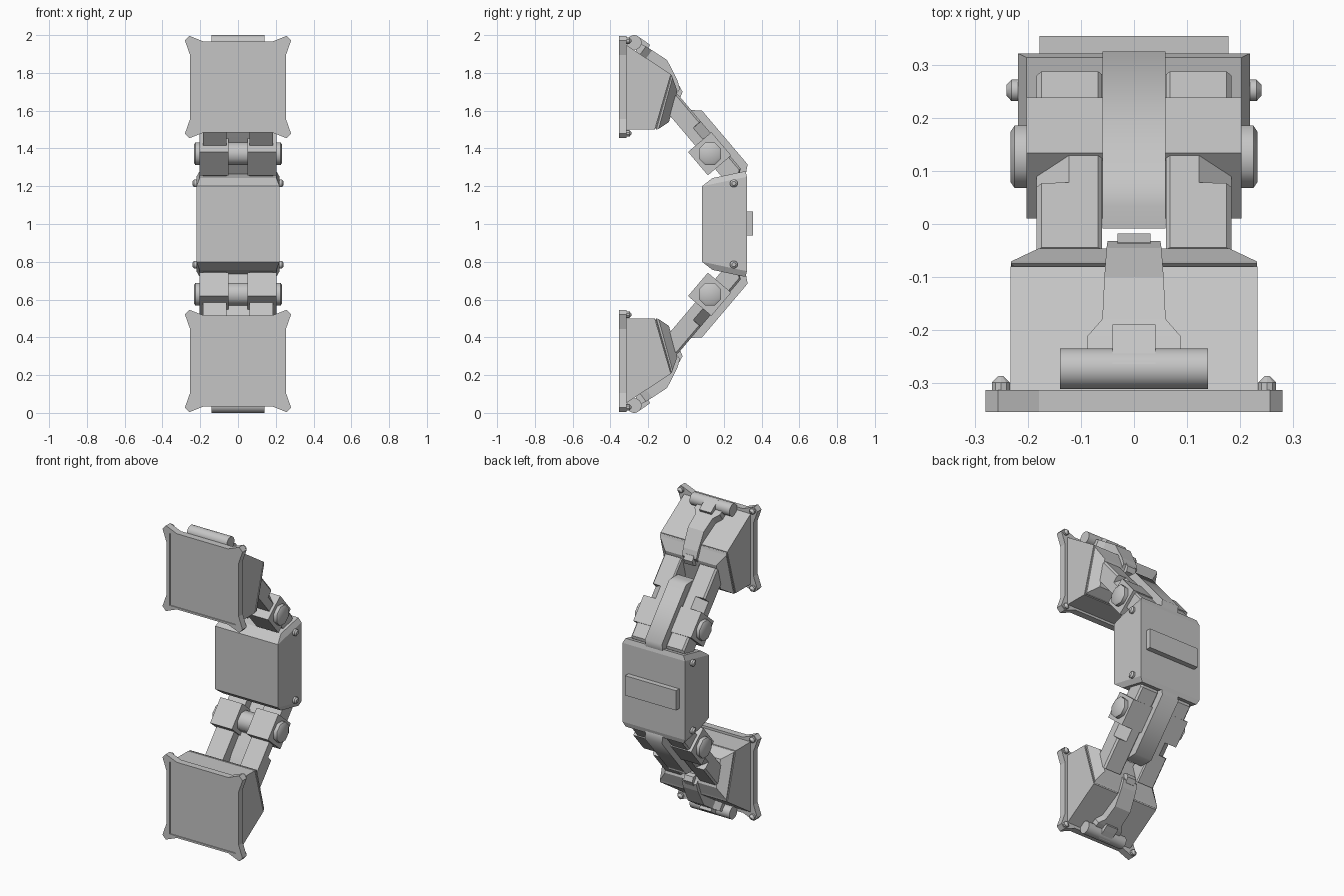
import bpy, bmesh, math

cube = bpy.data.objects.get("Cube")
if cube:
    bpy.data.objects.remove(cube, do_unlink=True)

grey = bpy.data.materials.new("plain_grey")
grey.use_nodes = True
grey.diffuse_color = (0.56, 0.56, 0.56, 1)
bsdf = next(n for n in grey.node_tree.nodes if n.type == 'BSDF_PRINCIPLED')
bsdf.inputs["Base Color"].default_value = (0.56, 0.56, 0.56, 1)
bsdf.inputs["Roughness"].default_value = 0.7

MID = 1.0  # height of the mirror plane


def loft(name, rings, mirror="z", smooth=0):
    """Skin a row of equal rings, cap both ends, mirror about the middle."""
    bm = bmesh.new()
    rows = [[bm.verts.new((x, y, z - MID)) for x, y, z in r] for r in rings]
    n = len(rows[0])
    for a, b in zip(rows, rows[1:]):
        for i in range(n):
            j = (i + 1) % n
            bm.faces.new((a[i], a[j], b[j], b[i]))
    bm.faces.new(rows[0][::-1])
    bm.faces.new(rows[-1])
    bmesh.ops.remove_doubles(bm, verts=bm.verts[:], dist=0.0001)
    bmesh.ops.recalc_face_normals(bm, faces=bm.faces[:])
    mesh = bpy.data.meshes.new(name)
    bm.to_mesh(mesh)
    bm.free()
    mesh.materials.append(grey)
    ob = bpy.data.objects.new(name, mesh)
    ob.location.z = MID
    bpy.context.collection.objects.link(ob)
    if mirror:
        mod = ob.modifiers.new("mirror", 'MIRROR')
        mod.use_axis = ["x" in mirror, False, "z" in mirror]
        mod.use_mirror_merge = False
    if smooth:
        bpy.ops.object.select_all(action='DESELECT')
        ob.select_set(True)
        bpy.context.view_layer.objects.active = ob
        bpy.ops.object.shade_smooth_by_angle(angle=math.radians(smooth))
    return ob


def prism(name, profile, x0, x1, **kw):
    """Side profile (y, z) carried from x0 to x1."""
    return loft(name, [[(x, y, z) for y, z in profile] for x in (x0, x1)], **kw)


def lathe(name, axis, centre, stages, sides, **kw):
    """Round part along x or y; stages are (position, radius)."""
    rings = []
    for pos, r in stages:
        ring = []
        for i in range(sides):
            t = 2 * math.pi * (i + 0.5) / sides
            c, s = centre[0] + r * math.cos(t), centre[1] + r * math.sin(t)
            ring.append((pos, c, s) if axis == "x" else (c, pos, s))
        rings.append(ring)
    return loft(name, rings, **kw)


def arm(u, v):
    """Arm coordinates (along, outward) to (y, z), measured from the pivot."""
    a = math.radians(49.7)
    c, s = math.cos(a), math.sin(a)
    return 0.125 + u * c + v * s, 1.372 - u * s + v * c


def edge_ring(w, low, high):
    return [(-w, *low), (w, *low), (w, *high), (-w, *high)]


# central body with tapered ends, back bar and side screws
upper = [edge_ring(0.22, (0.085, 1.2), (0.323, 1.25)),
         edge_ring(0.203, (0.14, 1.243), (0.315, 1.28))]
lower = [[(x, y, 2 * MID - z) for x, y, z in r] for r in reversed(upper)]
loft("central_body", lower + upper, mirror="")
prism("back_bar", [(0.31, 0.94), (0.356, 0.94), (0.356, 1.065), (0.31, 1.065)],
      -0.179, 0.179, mirror="")
lathe("body_screw", "x", (0.253, 1.215),
      [(0.2, 0.021), (0.232, 0.021), (0.241, 0.011)], 12, mirror="xz", smooth=40)


# arm rods, with the outer edge cut away beside the pivot block
def rod_ring(u, cut_x, cut_v, top=0.075):
    section = [(0.061, -0.03), (0.185, -0.03), (0.185, cut_v),
               (cut_x, top), (0.068, top), (0.061, top - 0.007)]
    return [(x, *arm(u, v)) for x, v in section]


plain, cut = (0.175, 0.064), (0.123, 0.022)
loft("arm_rod", [rod_ring(u, *edge) for u, edge in
                 ((-0.35, plain), (-0.162, plain), (-0.16, cut),
                  (-0.07, cut), (-0.068, plain), (0.165, plain),
                  (0.178, (0.17, 0.05, 0.06)))], mirror="xz")

# pivot blocks, axle and centre strap
b = 0.081
prism("pivot_block", [arm(*p) for p in ((-b, -b), (b, -b), (b, b), (-b, b))],
      0.05, 0.203, mirror="xz")
lathe("pivot_axle", "x", (0.127, 1.372),
      [(-0.234, 0.051), (-0.226, 0.064), (0.226, 0.064), (0.234, 0.051)], 8,
      smooth=48)
strap = [(-0.26, 0.045), (-0.235, 0.08), (-0.2, 0.117), (0.173, 0.117),
         (0.22, 0.06), (0.22, 0.02), (-0.2, 0.03)]
prism("arm_strap", [arm(*p) for p in strap], -0.06, 0.06, smooth=60)

# end housing and its raised cap
prism("end_housing", [(-0.32, 1.5), (-0.165, 1.5), (-0.08, 1.793), (-0.32, 1.95)],
      -0.234, 0.234)
loft("housing_cap", [edge_ring(0.222, (-0.168, 1.506), (-0.088, 1.785)),
                     edge_ring(0.222, (-0.16, 1.506), (-0.082, 1.782)),
                     edge_ring(0.233, (-0.157, 1.5), (-0.075, 1.79)),
                     edge_ring(0.233, (-0.145, 1.503), (-0.071, 1.775)),
                     edge_ring(0.18, (-0.09, 1.54), (-0.046, 1.705))])

# hinge barrel and latch over the housing
lathe("hinge_barrel", "x", (-0.274, 1.961), [(-0.14, 0.039), (0.14, 0.039)], 20,
      smooth=40)
latch = [(0.088, -0.24, 1.953), (0.088, -0.212, 1.94), (0.06, -0.18, 1.92),
         (0.056, -0.1, 1.868), (0.052, -0.045, 1.76), (0.05, -0.032, 1.715)]
loft("latch_strap", [edge_ring(w, (y - 0.05, z - 0.07), (y, z)) for w, y, z in latch])
prism("latch_tab", [(-0.265, 2.0), (-0.217, 1.968), (-0.19, 1.948), (-0.22, 1.9),
                    (-0.28, 1.94)], -0.041, 0.041)
prism("latch_tip", [(-0.07, 1.74), (-0.035, 1.73), (-0.018, 1.7), (-0.03, 1.67),
                    (-0.07, 1.66)], -0.031, 0.031)

# flared end plate with a shallow front panel
corner = [(0.254, 0.17), (0.281, 0.246), (0.257, 0.271), (0.18, 0.24)]
outline = []
for sx, sz in ((1, 1), (-1, 1), (-1, -1), (1, -1)):
    part = [(sx * x, sz * z) for x, z in corner]
    outline += part if sx == sz else part[::-1]


def plate_ring(y, lx=1, lz=1):
    return [(max(-lx, min(lx, x)), y, 1.725 + max(-lz, min(lz, z)))
            for x, z in outline]


loft("end_plate", [plate_ring(-0.314), plate_ring(-0.356),
                   plate_ring(-0.356, 0.23, 0.228),
                   plate_ring(-0.352, 0.229, 0.227)])

# plate corner bolts
for level, z in (("upper", 1.97), ("lower", 1.48)):
    lathe("plate_bolt_" + level, "y", (0.252, z),
          [(-0.33, 0.018), (-0.3, 0.018), (-0.288, 0.005)], 10, mirror="xz")
